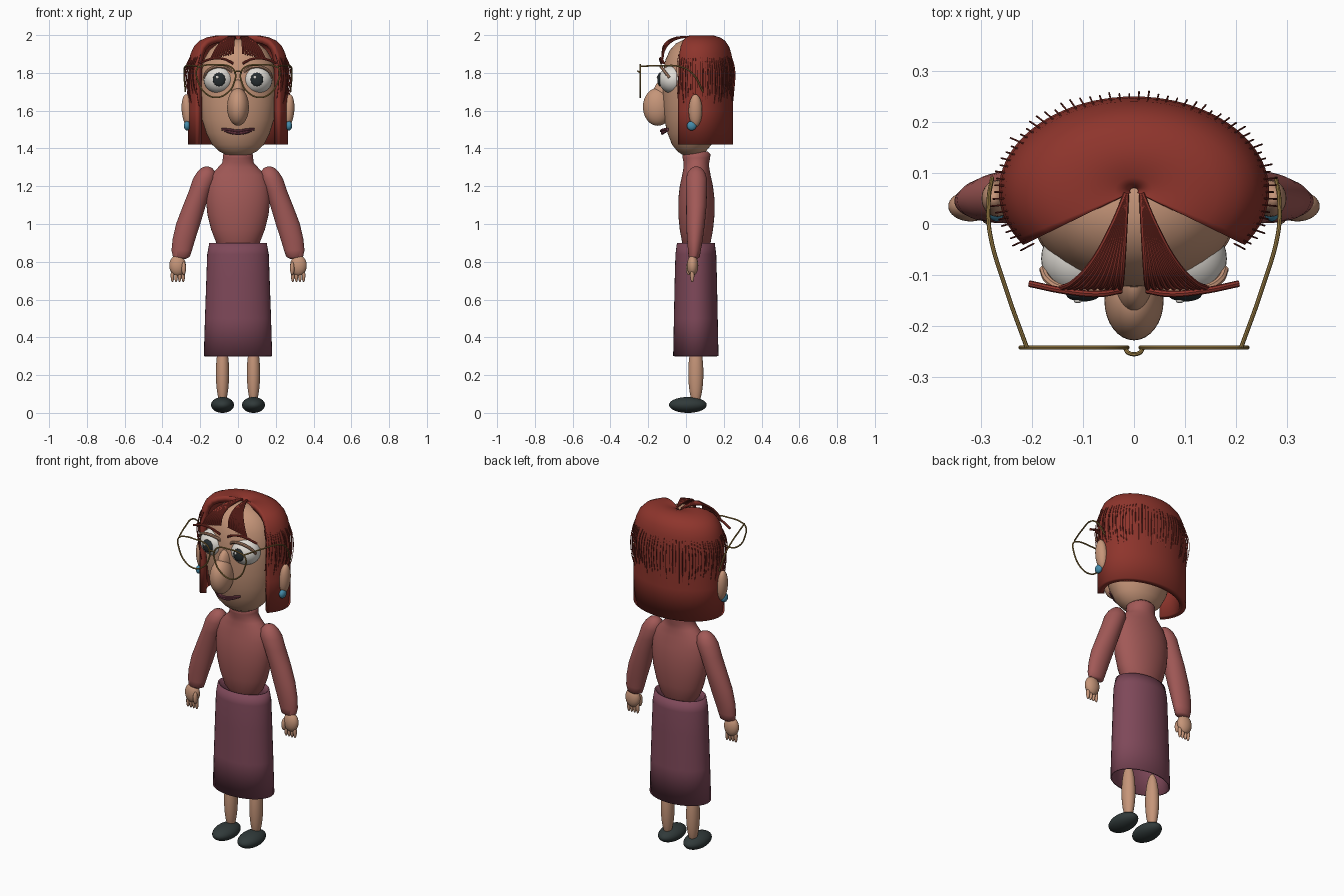
import bpy
import bmesh
import random
from math import sin, cos, pi, radians
from mathutils import Vector

random.seed(4)
if "Cube" in bpy.data.objects:
    bpy.data.objects.remove(bpy.data.objects["Cube"])


def material(name, r, g, b):
    m = bpy.data.materials.new(name)
    m.use_nodes = True
    m.diffuse_color = (r, g, b, 1)
    shader = next(n for n in m.node_tree.nodes if n.type == "BSDF_PRINCIPLED")
    shader.inputs["Base Color"].default_value = (r, g, b, 1)
    shader.inputs["Roughness"].default_value = 0.6
    return m


SKIN = material("skin", 0.56, 0.30, 0.19)
HAIR = material("red hair", 0.27, 0.035, 0.025)
SWEATER = material("dusty red wool", 0.36, 0.10, 0.095)
SKIRT = material("plum cloth", 0.21, 0.065, 0.10)
SHOE = material("dark shoe", 0.03, 0.042, 0.042)
GOLD = material("gold wire", 0.33, 0.21, 0.06)
BLUE = material("blue bead", 0.06, 0.26, 0.40)
WHITE = material("eye white", 0.75, 0.72, 0.67)
DARK = material("dark pupil", 0.02, 0.027, 0.03)
LIP = material("lip", 0.23, 0.06, 0.09)


def finish(obj, angle=40):
    bpy.ops.object.select_all(action="DESELECT")
    obj.select_set(True)
    bpy.context.view_layer.objects.active = obj
    bpy.ops.object.shade_smooth_by_angle(angle=radians(angle))
    return obj


def loft(name, rings, mat, caps=True, start=0, sweep=360, n=40, thick=0):
    """Skin horizontal ellipses (x, y, z, rx, ry) listed from low to high."""
    bm = bmesh.new()
    full = sweep == 360
    loops = []
    for x, y, z, rx, ry in rings:
        angles = [radians(start + sweep * i / n) for i in range(n if full else n + 1)]
        loops.append([bm.verts.new((x + rx * cos(a), y + ry * sin(a), z)) for a in angles])
    for low, high in zip(loops, loops[1:]):
        for i in range(n):
            j = (i + 1) % len(low)
            bm.faces.new((low[i], low[j], high[j], high[i]))
    if caps:
        bm.faces.new(loops[0][::-1])
        bm.faces.new(loops[-1])
    mesh = bpy.data.meshes.new(name)
    bm.to_mesh(mesh)
    bm.free()
    obj = bpy.data.objects.new(name, mesh)
    bpy.context.collection.objects.link(obj)
    mesh.materials.append(mat)
    finish(obj, 50)
    if thick:
        mod = obj.modifiers.new("thickness", "SOLIDIFY")
        mod.thickness = thick
        mod.offset = -1
    return obj


def ball(name, loc, size, mat, tilt=0):
    bpy.ops.mesh.primitive_uv_sphere_add(segments=32, ring_count=20, location=loc)
    obj = bpy.context.object
    obj.name = name
    obj.scale = size
    obj.rotation_euler.y = tilt
    obj.data.materials.append(mat)
    return finish(obj)


def wire(name, paths, radius, mat, closed=False):
    """Round tubes along smooth paths."""
    data = bpy.data.curves.new(name, "CURVE")
    data.dimensions = "3D"
    data.bevel_depth = radius
    data.bevel_resolution = 2
    data.resolution_u = 6
    data.use_fill_caps = True
    for path in paths:
        s = data.splines.new("BEZIER")
        s.bezier_points.add(len(path) - 1)
        s.use_cyclic_u = closed
        for p, co in zip(s.bezier_points, path):
            p.co = Vector(co)
            p.handle_left_type = p.handle_right_type = "AUTO"
    data.materials.append(mat)
    obj = bpy.data.objects.new(name, data)
    bpy.context.collection.objects.link(obj)
    bpy.ops.object.select_all(action="DESELECT")
    obj.select_set(True)
    bpy.context.view_layer.objects.active = obj
    bpy.ops.object.convert(target="MESH")
    return finish(bpy.context.object)


# Head, neck and torso
head = [(1.356, .02), (1.364, .06), (1.385, .10), (1.42, .137), (1.48, .168), (1.55, .19),
        (1.63, .2), (1.72, .204), (1.8, .2), (1.87, .182), (1.92, .152), (1.955, .11),
        (1.975, .06), (1.98, .02)]
loft("head", [(0, .03, z, r, r * .76) for z, r in head], SKIN)
torso = [(.87, .09, .06), (.9, .115, .075), (.97, .142, .088), (1.05, .162, .096),
         (1.13, .17, .096), (1.2, .165, .088), (1.26, .145, .075), (1.3, .105, .068),
         (1.325, .083, .068), (1.35, .08, .073), (1.37, .078, .074), (1.385, .06, .06)]
loft("sweater_body", [(0, .055, z, a, b) for z, a, b in torso], SWEATER)

# Skirt, open above and below
skirt = [(.3, .181, .12), (.5, .175, .116), (.7, .168, .112), (.84, .163, .108), (.9, .152, .1)]
loft("skirt", [(0, .052, z, a, b) for z, a, b in skirt], SKIRT, caps=False, thick=.008)

# Bobbed hair shell, open at the face
HY, HX, HD = .065, .265, .185
bob = [(1.42, 1), (1.6, 1), (1.78, 1), (1.85, .985), (1.9, .95), (1.94, .88), (1.97, .77),
       (1.988, .62), (1.997, .45), (1.998, .28), (1.99, .14), (1.982, .03)]
loft("hair_bob", [(0, HY, z, HX * f, HD * f) for z, f in bob], HAIR, caps=False,
     start=-35, sweep=250, n=56, thick=.035)

# Fine loose strands falling around the bob
strands = []
for i in range(64):
    a = radians(-37 + 254 * i / 63)
    drop = random.uniform(0, .07)
    out = random.uniform(1.01, 1.055)
    fall = [(.93, 1.9), (out, 1.84 - drop / 2), (out, 1.76 - drop), (.97, 1.68 - drop)]
    strands.append([(HX * f * cos(a), HY + HD * f * sin(a), z) for f, z in fall])
wire("loose_strands", strands, .0017, HAIR)

# Parted fringe
fringe = []
for s in (-1, 1):
    for i in range(10):
        t = i / 9
        fringe.append([(s * .015, .06, 1.988), (s * (.018 + .025 * t), -.005, 1.99),
                       (s * (.022 + .06 * t), -.075, 1.978 - .01 * t),
                       (s * (.025 + .095 * t), -.115, 1.945 - .025 * t),
                       (s * (.027 + .115 * t), -.125, 1.9 - .025 * t)])
wire("fringe", fringe, .0055, HAIR)

# Nose and mouth
ball("nose", (0, -.15, 1.62), (.058, .078, .1), SKIN)
ball("nose_bridge", (0, -.115, 1.68), (.036, .06, .085), SKIN)
wire("upper_lip", [[(-.085, -.098, 1.502), (-.04, -.125, 1.498), (0, -.132, 1.492),
                    (.04, -.125, 1.498), (.085, -.098, 1.502)]], .007, LIP)
wire("lower_lip", [[(-.07, -.1, 1.496), (-.03, -.122, 1.483), (0, -.126, 1.48),
                    (.03, -.122, 1.483), (.07, -.1, 1.496)]], .008, LIP)

for s, side in ((-1, "right"), (1, "left")):
    # Eyes, lids and brows
    ex, ey, ez = s * .1, -.068, 1.765
    ball(side + "_eye", (ex, ey, ez), (.082, .077, .075), WHITE)
    ball(side + "_pupil", (ex, ey - .07, ez), (.033, .014, .036), DARK)
    ball(side + "_eye_glint", (ex - .01, ey - .083, ez + .012), (.008, .004, .008), WHITE)
    lid = [(ex + .078 * cos(a), ey - .02 - .045 * sin(a), ez + .01 + .058 * sin(a))
           for a in (pi * k / 6 for k in range(7))]
    wire(side + "_eyelid", [lid], .008, SKIN)
    wire(side + "_eyebrow", [[(s * .025, -.13, 1.85), (s * .07, -.137, 1.872),
                              (s * .13, -.132, 1.876), (s * .205, -.117, 1.852)]], .0065, HAIR)

    # Ears and earrings
    ball(side + "_ear", (s * .268, .05, 1.6), (.03, .036, .087), SKIN, s * .08)
    ball(side + "_earring", (s * .27, .03, 1.52), (.017, .025, .025), BLUE)

    # Spectacle rims and temples
    rim = [(.015, 1.8), (.04, 1.832), (.11, 1.842), (.185, 1.838), (.217, 1.82),
           (.213, 1.76), (.175, 1.695), (.115, 1.67), (.05, 1.7), (.02, 1.75)]
    wire(side + "_spectacle_rim", [[(s * x, -.242, z) for x, z in rim]], .0042, GOLD, True)
    wire(side + "_spectacle_temple", [[(s * .21, -.242, 1.835), (s * .25, -.13, 1.838),
                                       (s * .282, -.02, 1.83), (s * .285, .04, 1.79),
                                       (s * .278, .09, 1.7)]], .0042, GOLD)

    # Sleeves
    arm = [(.3, .816, .025, .018), (.3, .825, .044, .03), (.298, .86, .054, .034),
           (.286, .92, .06, .042), (.264, 1.0, .064, .049), (.23, 1.1, .06, .054),
           (.2, 1.18, .058, .056), (.178, 1.24, .06, .056), (.168, 1.275, .048, .045),
           (.165, 1.297, .028, .026), (.165, 1.304, .01, .01)]
    loft(side + "_sleeve", [(s * x, .042 + .013 * min(1, (z - .8) / .3), z, a, b)
                            for x, z, a, b in arm], SWEATER)

    # Hands and fingers
    ball(side + "_hand", (s * .32, .035, .78), (.044, .03, .055), SKIN)
    for k in range(4):
        ball(side + "_finger", (s * (.29 + .019 * k), .033, .728), (.0095, .011, .036), SKIN)
    ball(side + "_thumb", (s * .287, .015, .765), (.012, .015, .035), SKIN)

    # Legs and shoes
    ball(side + "_leg", (s * .082, .052, .21), (.035, .04, .17), SKIN)
    ball(side + "_shoe", (s * .082, .01, .042), (.061, .1, .042), SHOE)

wire("spectacle_bridge", [[(-.018, -.242, 1.8), (-.01, -.253, 1.808), (.01, -.253, 1.808),
                           (.018, -.242, 1.8)]], .0042, GOLD)
